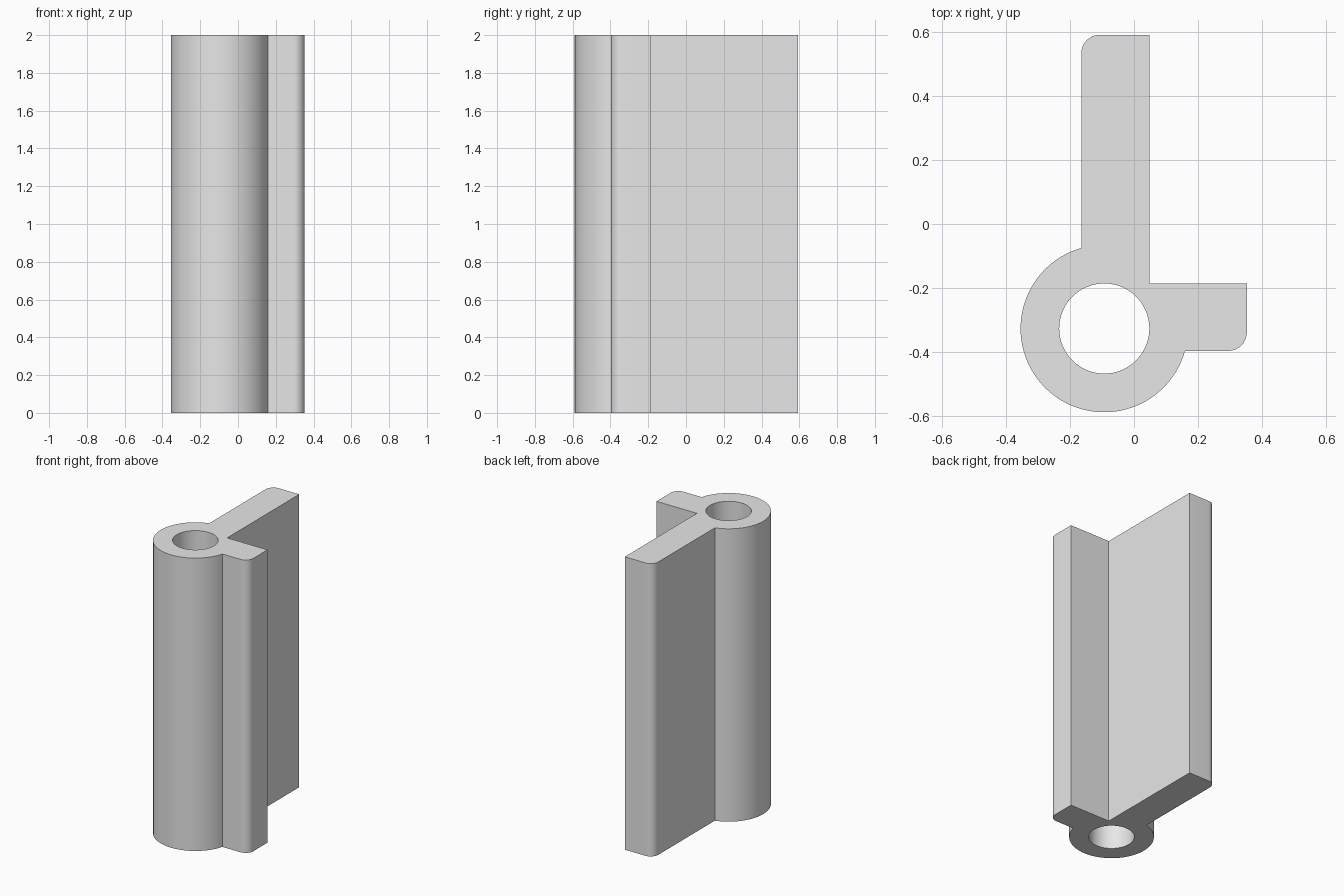
import bpy, bmesh, math
from mathutils import Vector

cube = bpy.data.objects.get("Cube")
if cube:
    bpy.data.objects.remove(cube, do_unlink=True)

HEIGHT = 2.0
CENTRE = Vector((-0.093, -0.327))      # axis of the tube
TUBE_R, HOLE_R = 0.262, 0.141
LONG_X0, LONG_X1, LONG_Y = -0.165, 0.048, 0.592     # long flange
SHORT_Y0, SHORT_Y1, SHORT_X = -0.397, -0.186, 0.353  # short flange
FILLET = 0.058


def arc(centre, radius, start, end, steps):
    """Points on an arc, both ends included, angles in radians."""
    angles = [start + (end - start) * i / steps for i in range(steps + 1)]
    return [Vector((centre[0] + radius * math.cos(a),
                    centre[1] + radius * math.sin(a))) for a in angles]


# Outer outline, anticlockwise: tube arc from the long flange to the short one
start = math.acos((LONG_X0 - CENTRE.x) / TUBE_R)
end = 2 * math.pi + math.asin((SHORT_Y0 - CENTRE.y) / TUBE_R)
outline = arc(CENTRE, TUBE_R, start, end, 64)
# Short flange with a rounded front corner
outline += arc((SHORT_X - FILLET, SHORT_Y0 + FILLET), FILLET, -math.pi / 2, 0, 10)
outline += [Vector((SHORT_X, SHORT_Y1)), Vector((LONG_X1, SHORT_Y1))]
# Long flange with a rounded outer corner
outline += [Vector((LONG_X1, LONG_Y))]
outline += arc((LONG_X0 + FILLET, LONG_Y - FILLET), FILLET, math.pi / 2, math.pi, 10)

# Bore through the tube
bore = arc(CENTRE, HOLE_R, 0, 2 * math.pi, 64)[:-1]

# Fill the section between both loops and extrude it upward
bm = bmesh.new()
edges = []
for loop in (outline, bore):
    verts = [bm.verts.new((p.x, p.y, 0)) for p in loop]
    edges += [bm.edges.new((v, verts[i - 1])) for i, v in enumerate(verts)]
bmesh.ops.triangle_fill(bm, use_beauty=True, edges=edges)
result = bmesh.ops.extrude_face_region(bm, geom=bm.faces[:], use_keep_orig=True)
top = [g for g in result["geom"] if isinstance(g, bmesh.types.BMVert)]
bmesh.ops.translate(bm, vec=(0, 0, HEIGHT), verts=top)
bmesh.ops.recalc_face_normals(bm, faces=bm.faces[:])

mesh = bpy.data.meshes.new("hinge_profile")
bm.to_mesh(mesh)
bm.free()
hinge = bpy.data.objects.new("hinge_profile", mesh)
bpy.context.collection.objects.link(hinge)

# Plain grey
grey = bpy.data.materials.new("light grey")
grey.use_nodes = True
colour = (0.8, 0.8, 0.8, 1)
grey.diffuse_color = colour
grey.node_tree.nodes["Principled BSDF"].inputs["Base Color"].default_value = colour
mesh.materials.append(grey)

# Smooth curved walls, sharp corners
bpy.ops.object.select_all(action='DESELECT')
hinge.select_set(True)
bpy.context.view_layer.objects.active = hinge
bpy.ops.object.shade_smooth_by_angle(angle=math.radians(30))
